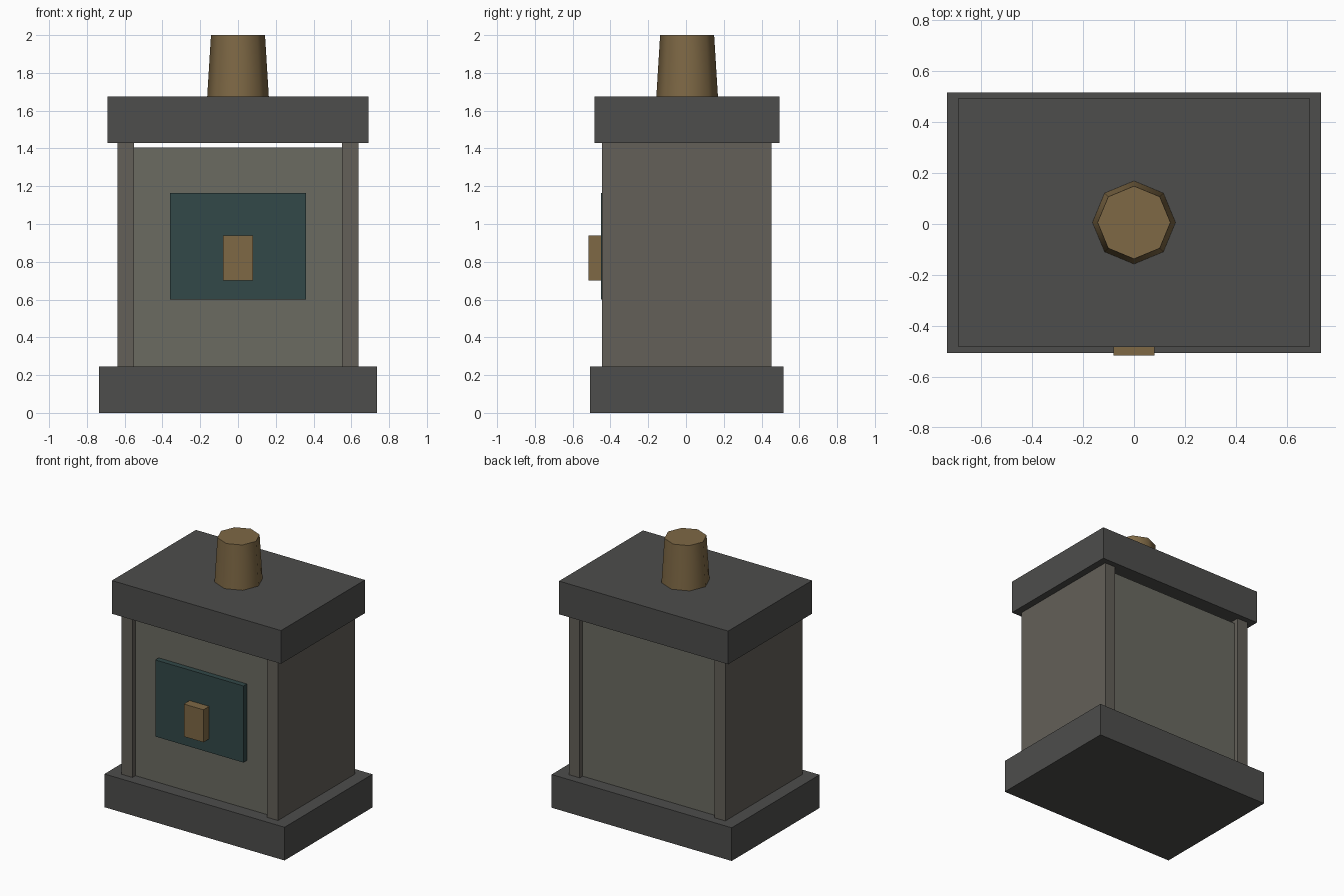
import bpy, math

if "Cube" in bpy.data.objects:
    bpy.data.objects.remove(bpy.data.objects["Cube"])


def material(name, rgb):
    m = bpy.data.materials.new(name)
    m.diffuse_color = (*rgb, 1)
    m.use_nodes = True
    m.node_tree.nodes["Principled BSDF"].inputs["Base Color"].default_value = m.diffuse_color
    return m


DARK = material("dark_iron", (0.075, 0.075, 0.072))
WALL = material("warm_grey", (0.125, 0.115, 0.098))
PANEL = material("olive_grey", (0.145, 0.145, 0.12))
TEAL = material("dark_teal", (0.032, 0.065, 0.065))
BRASS = material("brass", (0.21, 0.14, 0.06))


def box(name, x, y, z, mat):
    """Box from (min, max) ranges on each axis."""
    r = (x, y, z)
    bpy.ops.mesh.primitive_cube_add(size=1, location=[(a + b) / 2 for a, b in r])
    ob = bpy.context.object
    ob.name = name
    ob.scale = [b - a for a, b in r]
    bpy.ops.object.transform_apply(location=False, rotation=False, scale=True)
    ob.data.materials.append(mat)
    return ob


# Plinth and top slab
box("base_slab", (-0.735, 0.735), (-0.507, 0.517), (0, 0.245), DARK)
box("top_slab", (-0.69, 0.69), (-0.484, 0.494), (1.43, 1.675), DARK)

# Firebox core, a little short of the top slab and recessed between the sides
box("firebox", (-0.55, 0.55), (-0.41, 0.42), (0.245, 1.405), PANEL)
for side, s in (("left", -1), ("right", 1)):
    box(side + "_side_panel", sorted((s * 0.55, s * 0.638)), (-0.445, 0.453),
        (0.245, 1.43), WALL)

# Door and its latch
box("door", (-0.36, 0.36), (-0.45, -0.41), (0.6, 1.165), TEAL)
box("door_latch", (-0.08, 0.08), (-0.517, -0.45), (0.7, 0.94), BRASS)

# Tapered eight-sided flue
bpy.ops.mesh.primitive_cone_add(vertices=8, radius1=0.163, radius2=0.143,
                                depth=0.325, location=(0, 0.006, 1.8375))
flue = bpy.context.object
flue.name = "flue"
flue.data.materials.append(BRASS)
bpy.ops.object.shade_smooth_by_angle(angle=math.radians(50))
